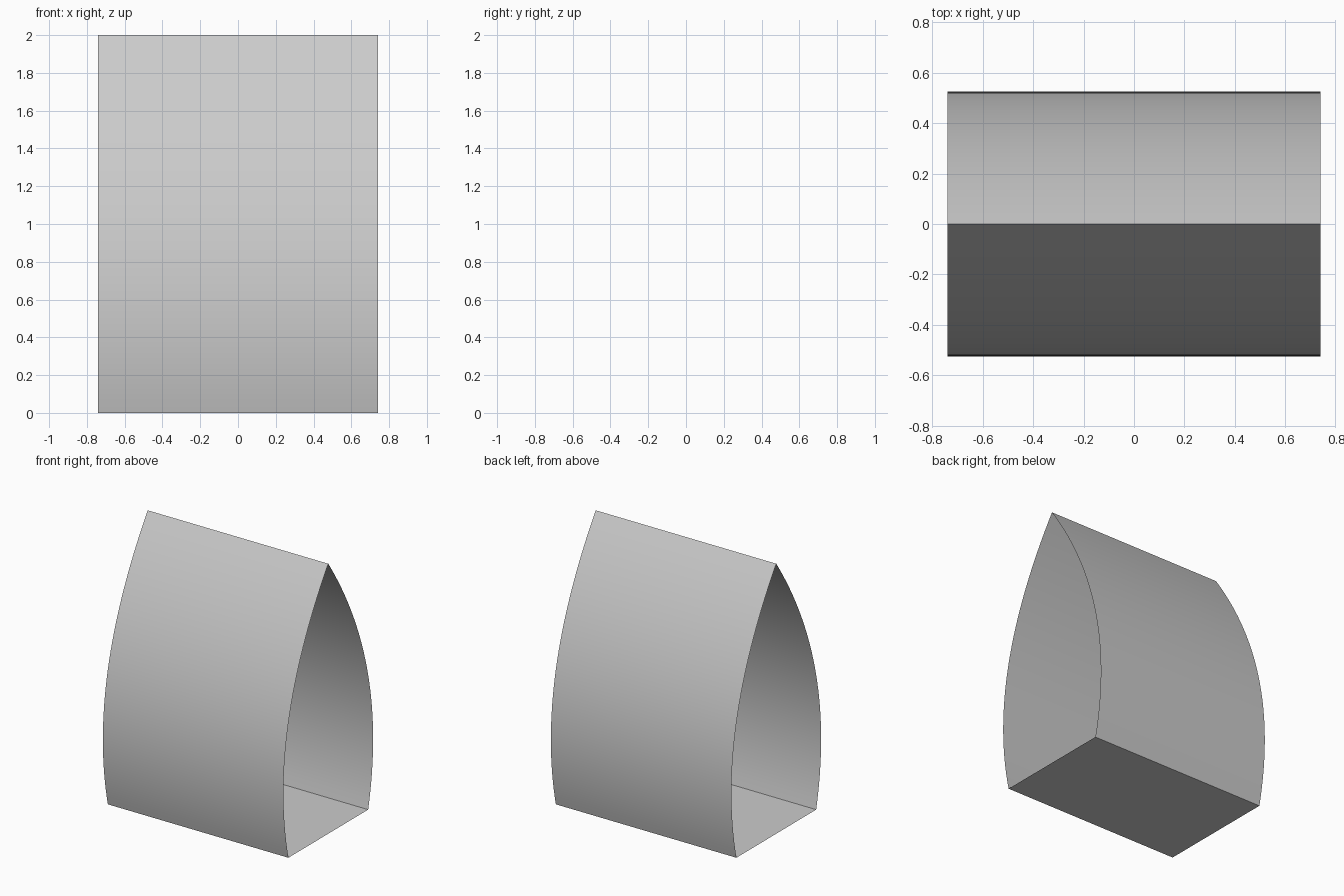
import bpy, bmesh

if "Cube" in bpy.data.objects:
    bpy.data.objects.remove(bpy.data.objects["Cube"])

HALF = 0.74      # half length along x
STEPS = 32       # segments up each side


def half_width(z):
    return 0.525 * (1 - ((z - 0.5) / 1.5) ** 2)


def finish(bm, name):
    bmesh.ops.recalc_face_normals(bm, faces=bm.faces)
    mesh = bpy.data.meshes.new(name)
    bm.to_mesh(mesh)
    bm.free()
    obj = bpy.data.objects.new(name, mesh)
    bpy.context.collection.objects.link(obj)
    return obj


# Thin pointed-arch shell with a flat floor, open at both ends
zs = [2 * i / STEPS for i in range(STEPS + 1)]
profile = [(-half_width(z), z) for z in zs]
profile += [(half_width(z), z) for z in reversed(zs[:-1])]

bm = bmesh.new()
rings = [[bm.verts.new((x, y, z)) for y, z in profile] for x in (-HALF, HALF)]
n = len(profile)
for i in range(n):
    j = (i + 1) % n
    bm.faces.new((rings[0][i], rings[0][j], rings[1][j], rings[1][i]))
shell = finish(bm, "arched_shell")
for p in shell.data.polygons:
    p.use_smooth = True
bpy.context.view_layer.objects.active = shell
shell.select_set(True)
bpy.ops.object.shade_smooth_by_angle(angle=0.5)

# Very thin round pad lying on the floor near the left end
bm = bmesh.new()
bmesh.ops.create_circle(bm, cap_ends=True, segments=48, radius=0.18)
bmesh.ops.translate(bm, verts=bm.verts, vec=(-0.555, -0.02, 0.004))
finish(bm, "floor_pad")
